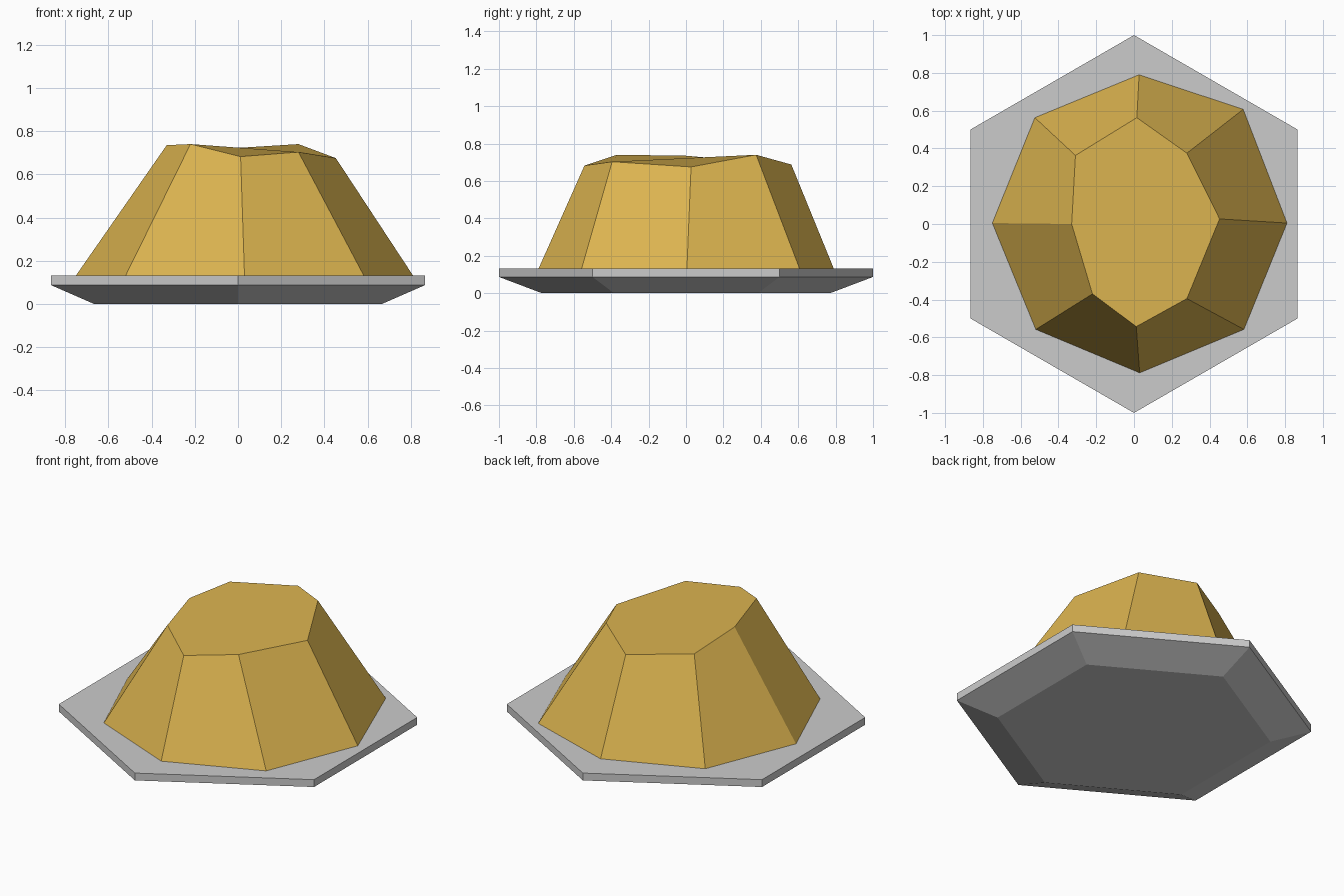
import bpy
from math import sin, cos, pi

if "Cube" in bpy.data.objects:
    bpy.data.objects.remove(bpy.data.objects["Cube"])


def loft(name, rings):
    """Closed solid bridging rings that share the same point count."""
    n = len(rings[0])
    verts = [p for ring in rings for p in ring]
    faces = [tuple(reversed(range(n)))]
    for k in range(len(rings) - 1):
        a, b = k * n, (k + 1) * n
        for i in range(n):
            j = (i + 1) % n
            faces.append((a + i, a + j, b + j, b + i))
    last = (len(rings) - 1) * n
    faces.append(tuple(range(last, last + n)))
    mesh = bpy.data.meshes.new(name)
    mesh.from_pydata(verts, [], faces)
    mesh.update()
    obj = bpy.data.objects.new(name, mesh)
    bpy.context.collection.objects.link(obj)
    return obj


def hexagon(r, z):
    return [(r * cos(pi / 6 + i * pi / 3), r * sin(pi / 6 + i * pi / 3), z)
            for i in range(6)]


# Hexagonal tile with a chamfered underside
loft("hex_base", [hexagon(0.77, 0), hexagon(1, 0.087), hexagon(1, 0.132)])

# Irregular eight-sided mound with an uneven top
foot = [(0.81, 0.005), (0.578, 0.607), (0.027, 0.79), (-0.525, 0.563),
        (-0.75, 0.005), (-0.52, -0.558), (0.03, -0.788), (0.582, -0.558)]
crown = [(0.453, 0.027, 0.675), (0.28, 0.375, 0.74), (0.015, 0.563, 0.688),
         (-0.31, 0.363, 0.703), (-0.33, 0, 0.735), (-0.22, -0.37, 0.74),
         (0.012, -0.543, 0.682), (0.28, -0.395, 0.703)]
mound = loft("mound", [[(x, y, 0.132) for x, y in foot], crown])

sand = bpy.data.materials.new("sand")
sand.diffuse_color = (0.72, 0.46, 0.08, 1)
sand.use_nodes = True
sand.node_tree.nodes["Principled BSDF"].inputs["Base Color"].default_value = sand.diffuse_color
mound.data.materials.append(sand)
